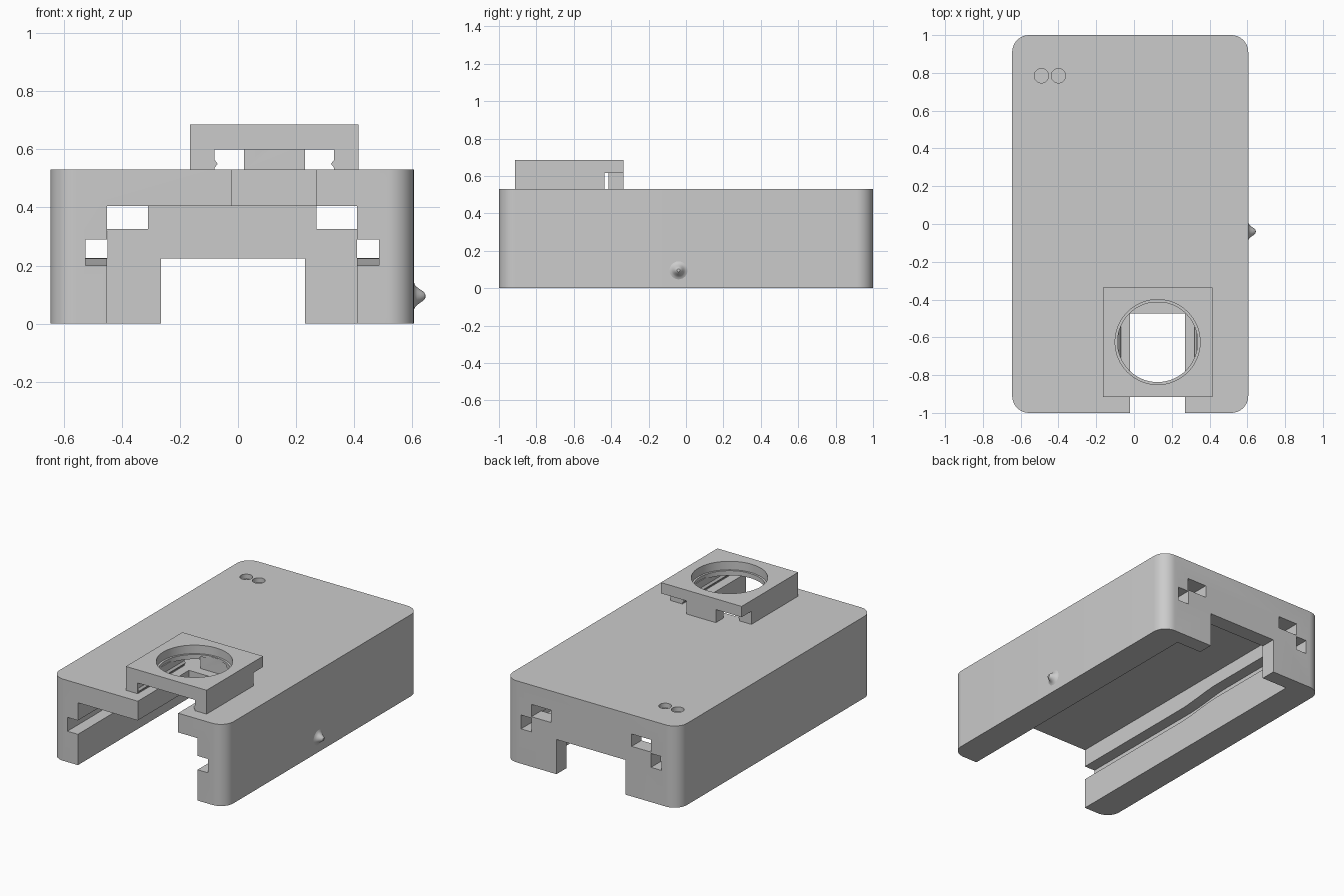
import bpy, bmesh, math
from mathutils import Vector

old = bpy.data.objects.get("Cube")
if old:
    bpy.data.objects.remove(old, do_unlink=True)

grey = bpy.data.materials.new("light grey plastic")
grey.use_nodes = True
colour = (0.6, 0.6, 0.6, 1)
grey.diffuse_color = colour
grey.node_tree.nodes["Principled BSDF"].inputs["Base Color"].default_value = colour


def add(name, bm):
    bmesh.ops.recalc_face_normals(bm, faces=bm.faces)
    mesh = bpy.data.meshes.new(name)
    bm.to_mesh(mesh)
    bm.free()
    mesh.materials.append(grey)
    obj = bpy.data.objects.new(name, mesh)
    bpy.context.collection.objects.link(obj)
    return obj


def prism(name, outline, offset):
    """Extrude a flat outline along an offset vector."""
    bm = bmesh.new()
    face = bm.faces.new([bm.verts.new(p) for p in outline])
    new = bmesh.ops.extrude_face_region(bm, geom=[face])["geom"]
    verts = [g for g in new if isinstance(g, bmesh.types.BMVert)]
    bmesh.ops.translate(bm, verts=verts, vec=Vector(offset))
    return add(name, bm)


def box(name, x, y, z):
    corners = [(x[0], y[0], z[0]), (x[1], y[0], z[0]), (x[1], y[1], z[0]), (x[0], y[1], z[0])]
    return prism(name, corners, (0, 0, z[1] - z[0]))


def disc(name, cx, cy, radius, z, steps=64):
    turns = [2 * math.pi * i / steps for i in range(steps)]
    ring = [(cx + radius * math.cos(a), cy + radius * math.sin(a), z[0]) for a in turns]
    return prism(name, ring, (0, 0, z[1] - z[0]))


def select(obj):
    bpy.ops.object.select_all(action='DESELECT')
    obj.select_set(True)
    bpy.context.view_layer.objects.active = obj


def combine(obj, tool, operation):
    """Apply a boolean, then remove the tool object."""
    select(obj)
    mod = obj.modifiers.new("cut", 'BOOLEAN')
    mod.operation, mod.solver, mod.object = operation, 'EXACT', tool
    bpy.ops.object.modifier_apply(modifier=mod.name)
    bpy.data.objects.remove(tool, do_unlink=True)


def smooth(obj):
    select(obj)
    bpy.ops.object.shade_smooth_by_angle(angle=math.radians(30))


# Case: rounded rectangle
left, right, radius = -0.645, 0.605, 0.09
outline = []
for cx, cy, start in ((right - radius, 1 - radius, 0), (left + radius, 1 - radius, 90),
                      (left + radius, radius - 1, 180), (right - radius, radius - 1, 270)):
    for i in range(11):
        a = math.radians(start + 9 * i)
        outline.append((cx + radius * math.cos(a), cy + radius * math.sin(a), 0))
case = prism("case", outline, (0, 0, 0.53))

# Cavity, rear opening, top notch
cuts = [
    box("cavity", (-0.45, 0.41), (-1.1, 0.9), (-0.1, 0.405)),
    box("rear_opening", (-0.265, 0.23), (0.8, 1.1), (-0.1, 0.225)),
    box("top_notch", (-0.02, 0.27), (-1.1, -0.475), (0.3, 0.6)),
]
# Rear upper slots
for x in ((-0.45, -0.31), (0.27, 0.41)):
    cuts.append(box("rear_slot", x, (0.8, 1.1), (0.325, 0.405)))
# Side grooves stepping up smoothly toward the rear
path = [(-1.1, 0)]
for i in range(13):
    t = i / 12
    path.append((-0.1 + 0.35 * t, 0.026 * t * t * (3 - 2 * t)))
path.append((1.1, 0.026))
for x0, x1 in ((-0.525, -0.449), (0.409, 0.485)):
    side = [(x0, y, 0.2 + s) for y, s in path] + [(x0, y, 0.29 + s) for y, s in reversed(path)]
    cuts.append(prism("groove", side, (x1 - x0, 0, 0)))
# Shallow round indicator recesses
for x in (-0.49, -0.4):
    cuts.append(disc("recess", x, 0.785, 0.038, (0.5, 0.6), 32))
for cut in cuts:
    combine(case, cut, 'DIFFERENCE')
smooth(case)

# Lens clip: plate with a stepped round hole
cx, cy = 0.125, -0.625
clip = box("lens_clip", (-0.165, 0.415), (-0.915, -0.335), (0.6, 0.685))
combine(clip, box("rear_relief", (-0.3, 0.5), (-0.435, -0.3), (0.55, 0.615)), 'DIFFERENCE')
combine(clip, disc("hole", cx, cy, 0.212, (0.55, 0.75)), 'DIFFERENCE')
combine(clip, disc("hole_seat", cx, cy, 0.225, (0.63, 0.75)), 'DIFFERENCE')
# Side rails and rear stop
for x in ((-0.165, -0.08), (0.33, 0.415)):
    combine(clip, box("rail", x, (-0.915, -0.435), (0.53, 0.61)), 'UNION')
combine(clip, box("rear_stop", (0.02, 0.23), (-0.415, -0.335), (0.53, 0.625)), 'UNION')
smooth(clip)

# Retaining ridges along the inner rail faces
for name, x, s in (("right_ridge", -0.08, 1), ("left_ridge", 0.33, -1)):
    prism(name, [(x, -0.914, 0.537), (x + 0.01 * s, -0.914, 0.55), (x, -0.914, 0.563)], (0, 0.478, 0))

# Side button: small flared nub
profile = [(0.048, 0), (0.038, 0.004), (0.03, 0.012), (0.022, 0.023), (0.015, 0.033), (0.008, 0.039)]
bm = bmesh.new()
steps = 32
rings = []
for r, h in profile:
    rings.append([bm.verts.new((right + h, -0.04 + r * math.cos(2 * math.pi * i / steps),
                                0.095 + r * math.sin(2 * math.pi * i / steps)))
                  for i in range(steps)])
for a, b in zip(rings, rings[1:]):
    for i in range(steps):
        j = (i + 1) % steps
        bm.faces.new((a[i], a[j], b[j], b[i]))
tip = bm.verts.new((0.645, -0.04, 0.095))
for i in range(steps):
    bm.faces.new((rings[-1][i], rings[-1][(i + 1) % steps], tip))
bm.faces.new(rings[0])
smooth(add("side_button", bm))
